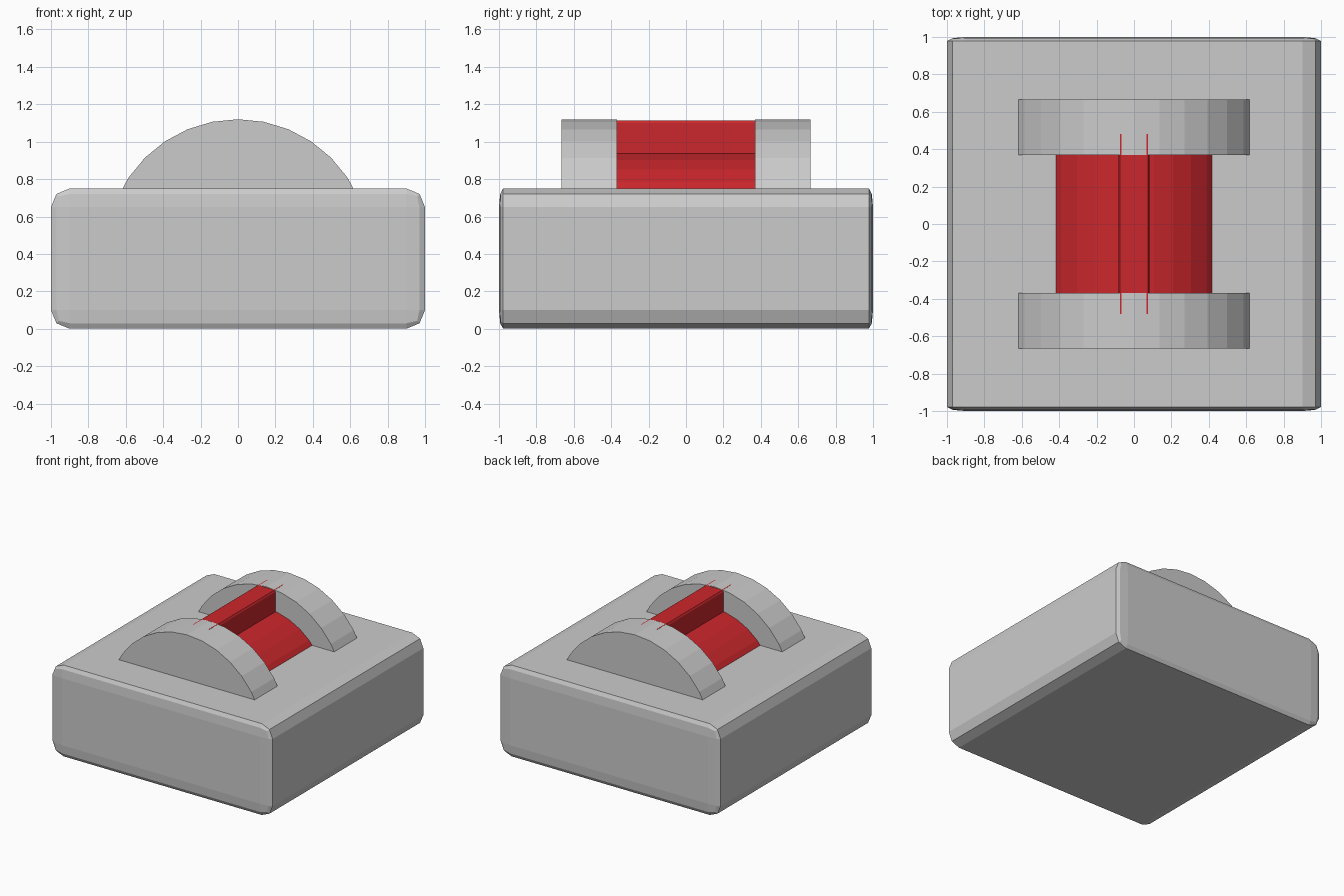
import bpy, bmesh
from math import sin, cos, pi
from mathutils import Matrix

if "Cube" in bpy.data.objects:
    bpy.data.objects.remove(bpy.data.objects["Cube"])

red = bpy.data.materials.new("red")
red.diffuse_color = (0.6, 0.02, 0.025, 1)
red.use_nodes = True
red.node_tree.nodes["Principled BSDF"].inputs["Base Color"].default_value = red.diffuse_color


def finish(name, bm, mat=None):
    bmesh.ops.recalc_face_normals(bm, faces=bm.faces)
    mesh = bpy.data.meshes.new(name)
    bm.to_mesh(mesh)
    bm.free()
    obj = bpy.data.objects.new(name, mesh)
    bpy.context.collection.objects.link(obj)
    if mat:
        mesh.materials.append(mat)
    return obj


def extrude_y(name, profile, y0, y1, mat=None):
    """Solid from an (x, z) profile running from y0 to y1."""
    bm = bmesh.new()
    face = bm.faces.new([bm.verts.new((x, y0, z)) for x, z in profile])
    ext = bmesh.ops.extrude_face_region(bm, geom=[face])
    verts = [g for g in ext["geom"] if isinstance(g, bmesh.types.BMVert)]
    bmesh.ops.translate(bm, verts=verts, vec=(0, y1 - y0, 0))
    return finish(name, bm, mat)


def half_disc(radius, cz):
    """Upper half of a 32-sided circle."""
    return [(radius * cos(i * pi / 16), cz + radius * sin(i * pi / 16))
            for i in range(17)]


# Base block: bevelled while long, then squashed so the y bevel is thin
squash = 0.22
bm = bmesh.new()
bmesh.ops.create_cube(bm, size=1)
bmesh.ops.transform(bm, verts=bm.verts, matrix=Matrix.Translation((0, 0, 0.375))
                    @ Matrix.Diagonal((2, 2 / squash, 0.75, 1)))
bmesh.ops.bevel(bm, geom=bm.edges[:], offset=0.1, segments=2, profile=0.5,
                affect='EDGES')
bmesh.ops.scale(bm, verts=bm.verts, vec=(1, squash, 1))
finish("base", bm)

# Two grey round cheeks, half sunk in the base
for side, y0, y1 in (("front", -0.665, -0.368), ("back", 0.368, 0.665)):
    extrude_y(side + "_cheek", half_disc(0.705, 0.415), y0, y1)

# Red drum between the cheeks
extrude_y("drum", half_disc(0.55, 0.395), -0.42, 0.42, red)

# Upright red lever with chamfered top, ends buried in the cheeks
extrude_y("lever", [(-0.083, 0.5), (0.083, 0.5), (0.083, 1.1), (0.075, 1.1133),
                    (-0.075, 1.1133), (-0.083, 1.1)], -0.48, 0.48, red)
